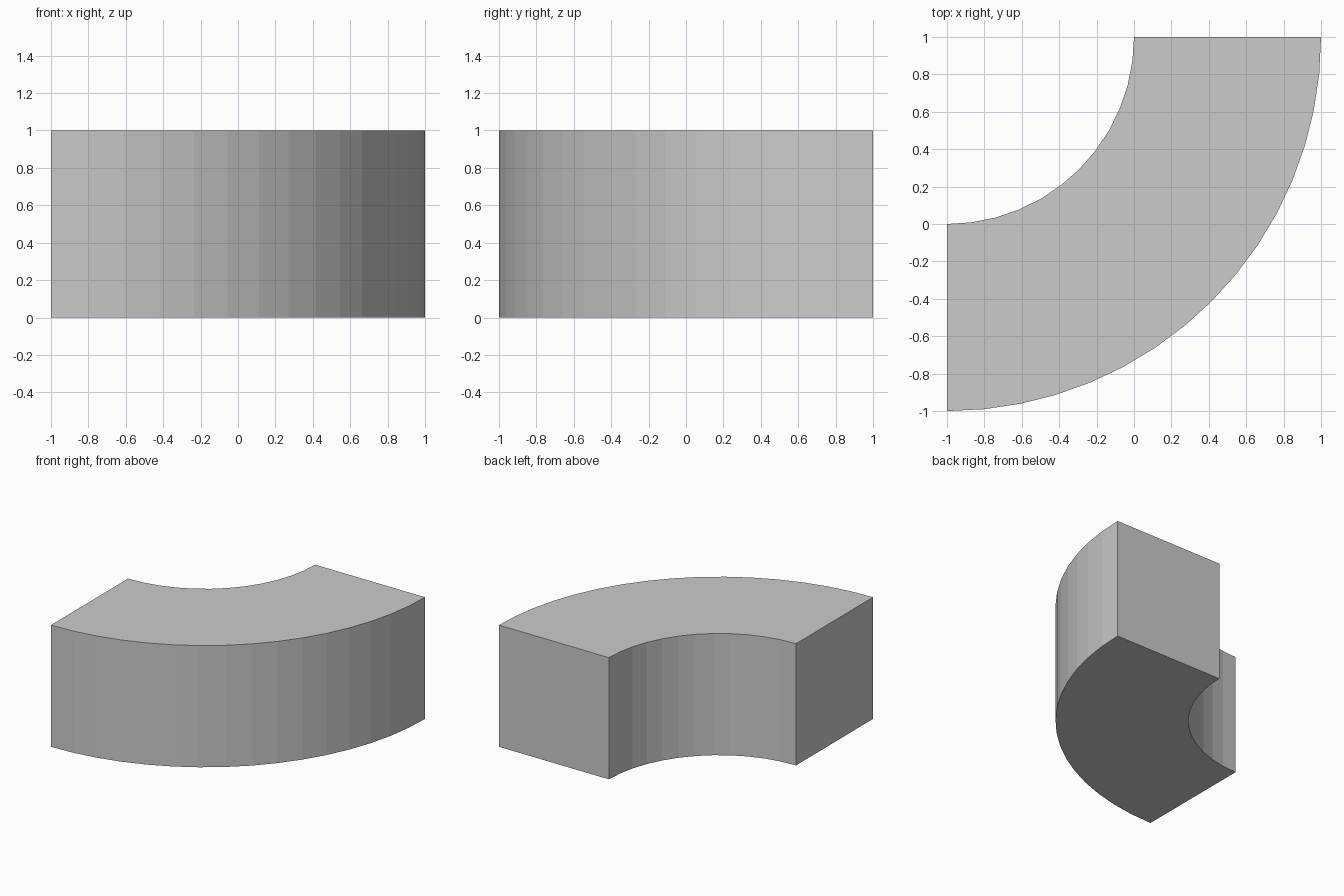
import bpy, bmesh
from math import sin, cos, pi

if "Cube" in bpy.data.objects:
    bpy.data.objects.remove(bpy.data.objects["Cube"])


def arc(radius, segments):
    """Quarter arc about the corner (-1, 1), from the left end to the back end."""
    return [(-1 + radius * sin(pi / 2 * i / segments),
             1 - radius * cos(pi / 2 * i / segments), 0)
            for i in range(segments + 1)]


# Plan outline: outer arc, then inner arc in reverse
outline = arc(2, 16) + arc(1, 12)[::-1]

# Extrude the outline into a solid quarter ring
bm = bmesh.new()
base = bm.faces.new([bm.verts.new(p) for p in outline])
top = bmesh.ops.extrude_face_region(bm, geom=[base], use_keep_orig=True)["geom"]
bmesh.ops.translate(bm, vec=(0, 0, 1),
                    verts=[g for g in top if isinstance(g, bmesh.types.BMVert)])
bmesh.ops.recalc_face_normals(bm, faces=bm.faces)

mesh = bpy.data.meshes.new("curved_block")
bm.to_mesh(mesh)
bm.free()
bpy.context.collection.objects.link(bpy.data.objects.new("curved_block", mesh))
